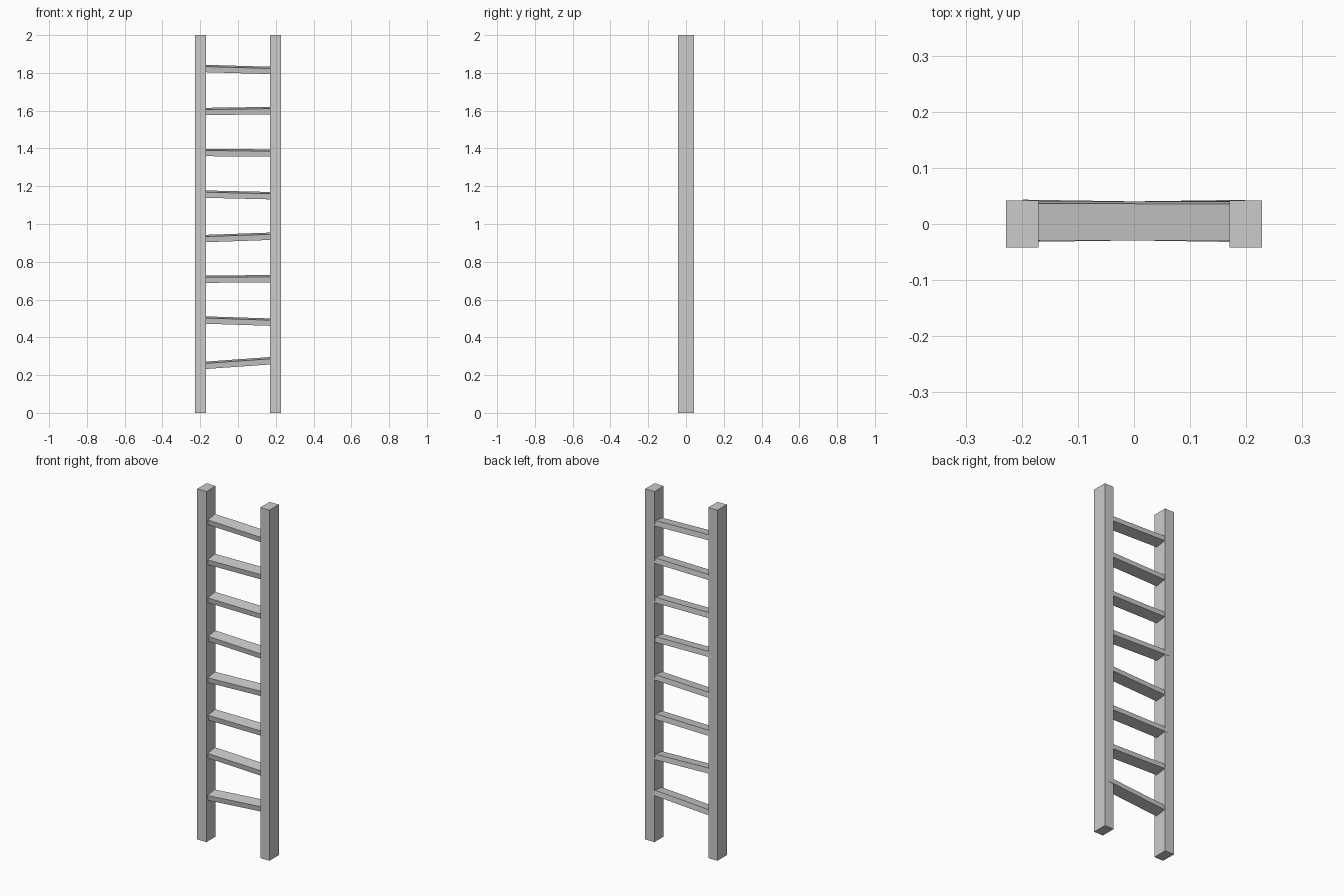
import bpy
from math import radians, atan2
from mathutils import Euler

if "Cube" in bpy.data.objects:
    bpy.data.objects.remove(bpy.data.objects["Cube"])


def box(name, size, loc, rot=(0, 0, 0)):
    bpy.ops.mesh.primitive_cube_add(size=1, location=loc)
    ob = bpy.context.object
    ob.name = name
    ob.scale = size
    ob.rotation_euler = Euler(rot)
    return ob


# Two upright side rails
for side, x in (("left", -0.199), ("right", 0.199)):
    box(side + "_rail", (0.058, 0.084, 2.0), (x, 0, 1.0))

# Hand-made rungs: (height, rise over inner width, yaw in degrees)
rungs = [
    (0.264, 0.024, 0.8),
    (0.486, -0.011, 0.1),
    (0.709, 0.002, -0.7),
    (0.929, 0.012, 0.2),
    (1.154, -0.008, -0.9),
    (1.377, -0.003, 0.0),
    (1.598, 0.005, 0.2),
    (1.818, -0.010, -0.1),
]
for i, (z, rise, yaw) in enumerate(rungs, 1):
    # Each rung is tipped with its back edge slightly higher
    box(f"rung_{i}", (0.396, 0.066, 0.030), (0, 0.0055, z),
        (radians(8), -atan2(rise, 0.34), radians(yaw)))
